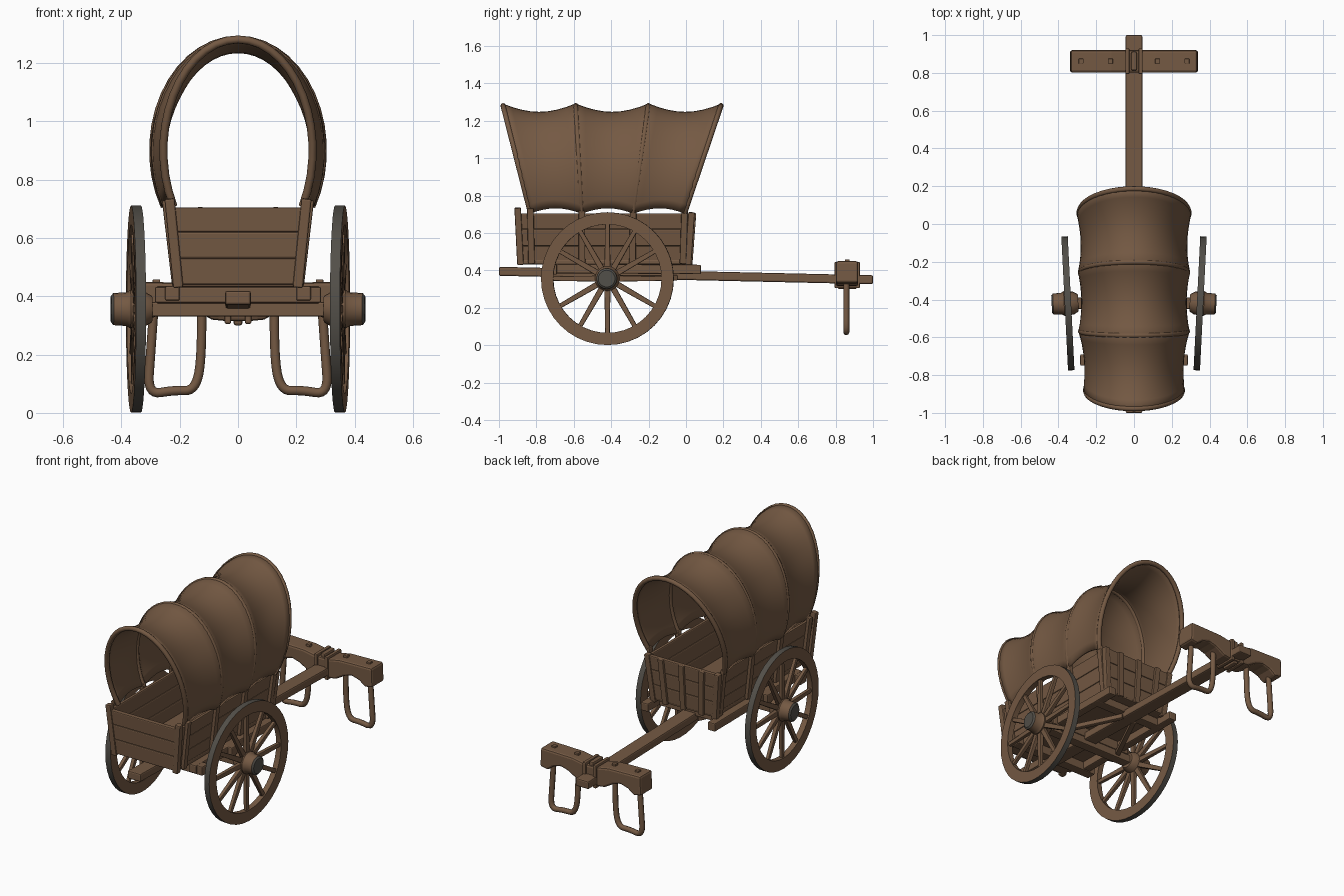
import bpy, bmesh, math
from mathutils import Vector, Matrix

if "Cube" in bpy.data.objects:
    bpy.data.objects.remove(bpy.data.objects["Cube"])


def material(name, c):
    m = bpy.data.materials.new(name)
    m.diffuse_color = (*c, 1)
    m.use_nodes = True
    m.node_tree.nodes["Principled BSDF"].inputs["Base Color"].default_value = m.diffuse_color
    return m


WOOD = material("brown wood", (0.175, 0.1, 0.056))
IRON = material("grey iron", (0.085, 0.078, 0.066))


def finish(name, bm, bevel=0.0, smooth=None):
    bmesh.ops.recalc_face_normals(bm, faces=bm.faces)
    me = bpy.data.meshes.new(name)
    bm.to_mesh(me)
    bm.free()
    ob = bpy.data.objects.new(name, me)
    bpy.context.collection.objects.link(ob)
    me.materials.append(WOOD)
    me.materials.append(IRON)
    if bevel:
        b = ob.modifiers.new("bevel", 'BEVEL')
        b.width, b.segments, b.limit_method = bevel, 2, 'ANGLE'
    if smooth:
        bpy.ops.object.select_all(action='DESELECT')
        ob.select_set(True)
        bpy.context.view_layer.objects.active = ob
        bpy.ops.object.shade_smooth_by_angle(angle=math.radians(smooth))
    return ob


def loft(bm, sections, closed=False):
    rings = [[bm.verts.new(p) for p in s] for s in sections]
    pairs = list(zip(rings, rings[1:])) + ([(rings[-1], rings[0])] if closed else [])
    n = len(rings[0])
    for a, b in pairs:
        for i in range(n):
            bm.faces.new((a[i], a[(i + 1) % n], b[(i + 1) % n], b[i]))
    if not closed:
        bm.faces.new(rings[0])
        bm.faces.new(rings[-1])


def extrude(name, poly, y0, y1, lean=0.0, bevel=0.006):
    # x,z outline pushed along y, optionally leaning with height
    bm = bmesh.new()
    loft(bm, [[(x, y + lean * (z - 0.44), z) for x, z in poly] for y in (y0, y1)])
    return finish(name, bm, bevel)


def add_beam(bm, p0, p1, w, h, taper=1.0, up=(0, 0, 1)):
    p0, p1 = Vector(p0), Vector(p1)
    d = (p1 - p0).normalized()
    s = d.cross(Vector(up)).normalized()
    u = s.cross(d)
    loft(bm, [[p + s * w * k * a / 2 + u * h * k * b / 2
               for a, b in ((-1, -1), (1, -1), (1, 1), (-1, 1))]
              for p, k in ((p0, 1), (p1, taper))])


def beam(name, p0, p1, w, h, bevel=0.006, up=(0, 0, 1)):
    bm = bmesh.new()
    add_beam(bm, p0, p1, w, h, 1.0, up)
    return finish(name, bm, bevel)


def lathe(bm, profile, n, closed):
    # (x, radius) profile turned round the x axis
    loft(bm, [[(x, r * math.cos(2 * math.pi * i / n), r * math.sin(2 * math.pi * i / n))
               for i in range(n)] for x, r in profile], closed)


def tube(name, pts, r, kind='POLY'):
    cu = bpy.data.curves.new(name, 'CURVE')
    cu.dimensions = '3D'
    cu.bevel_depth, cu.bevel_resolution, cu.use_fill_caps = r, 2, True
    sp = cu.splines.new(kind)
    sp.points.add(len(pts) - 1)
    for p, co in zip(sp.points, pts):
        p.co = (*co, 1)
    if kind == 'NURBS':
        sp.use_endpoint_u, sp.order_u, sp.resolution_u = True, 3, 6
    cu.materials.append(WOOD)
    ob = bpy.data.objects.new(name, cu)
    bpy.context.collection.objects.link(ob)


# Wheels: wooden rim with iron tread, spokes and hub, slightly toed out
for sx, side in ((1, "right"), (-1, "left")):
    place = Matrix.Diagonal((sx, 1, 1, 1)) @ Matrix.Translation((0.35, -0.42, 0.356)) \
        @ Matrix.Rotation(-0.05, 4, 'Z')
    bm = bmesh.new()
    lathe(bm, [(-0.017, 0.29), (-0.017, 0.355), (0.017, 0.355), (0.017, 0.29)], 40, True)
    for f in bm.faces:
        c = f.calc_center_median()
        if math.hypot(c.y, c.z) > 0.345:
            f.material_index = 1
    bm.transform(place)
    finish(side + "_wheel_rim", bm, 0, 30)
    bm = bmesh.new()
    for i in range(12):
        a = i * math.pi / 6
        d = Vector((0, math.cos(a), math.sin(a)))
        add_beam(bm, d * 0.04, d * 0.295, 0.032, 0.026, 0.75, (1, 0, 0))
    bm.transform(place)
    finish(side + "_wheel_spokes", bm, 0.004)
    bm = bmesh.new()
    lathe(bm, [(-0.055, 0.045), (-0.03, 0.06), (0.02, 0.066), (0.032, 0.058),
               (0.078, 0.055), (0.086, 0.045)], 20, False)
    for f in bm.faces:
        if f.calc_center_median().x > 0.08:
            f.material_index = 1
    bm.transform(place)
    finish(side + "_wheel_hub", bm, 0, 35)

# Undercarriage: axle, bolsters, side rails, braces and long tongue
beam("axle", (-0.33, -0.42, 0.355), (0.33, -0.42, 0.355), 0.06, 0.05)
beam("middle_bolster", (-0.28, -0.42, 0.405), (0.28, -0.42, 0.405), 0.07, 0.06)
beam("front_bolster", (-0.285, -0.72, 0.405), (0.285, -0.72, 0.405), 0.06, 0.055)
beam("back_bolster", (-0.25, -0.06, 0.405), (0.25, -0.06, 0.405), 0.06, 0.05)
beam("tongue", (0, -1, 0.395), (0, 1, 0.35), 0.088, 0.048, 0.008)
for s in (-1, 1):
    beam("side_rail", (s * 0.225, -0.76, 0.41), (s * 0.225, 0.08, 0.405), 0.05, 0.05)
    beam("tongue_brace", (s * 0.22, -0.42, 0.36), (s * 0.04, -0.05, 0.36), 0.03, 0.03)

# Wagon bed: floor, sloping plank sides and ends
beam("bed_floor", (0, -0.88, 0.445), (0, 0.02, 0.445), 0.42, 0.025)


def half(z):
    return 0.205 + 0.035 * (z - 0.44) / 0.27


levels = [0.44, 0.53, 0.62, 0.705]
for z0, z1 in zip(levels, levels[1:]):
    for s in (-1, 1):
        extrude("side_plank", [(s * half(z0), z0), (s * (half(z0) - 0.02), z0),
                               (s * (half(z1) - 0.02), z1), (s * half(z1), z1)], -0.885, 0.015)
    ends = [(-half(z0), z0), (half(z0), z0), (half(z1), z1), (-half(z1), z1)]
    extrude("front_plank", ends, -0.895, -0.865, -0.06)
    extrude("back_plank", ends, -0.005, 0.022, 0.07)
for x in (-0.12, 0, 0.12):
    beam("tailgate_batten", (x, 0.025, 0.43), (x * 1.15, 0.046, 0.705), 0.035, 0.018, 0.004, (0, 1, 0))
for s in (-1, 1):
    beam("front_corner_post", (s * 0.205, -0.885, 0.43), (s * 0.235, -0.9, 0.735), 0.035, 0.035, 0.006, (0, 1, 0))
    beam("back_corner_post", (s * 0.205, 0.01, 0.42), (s * 0.235, 0.03, 0.71), 0.035, 0.035, 0.006, (0, 1, 0))

# Canvas cover: four bowed hoops with cloth sagging between them
WIDTHS = (0.268, 0.295, 0.297, 0.303)


def cover_point(s, t, shrink=0.0):
    # s runs 0..3 over the hoops from front to back, t runs 0..1 over the arch
    k = min(int(s), 2)
    f = s - k
    w = WIDTHS[k] + (WIDTHS[k + 1] - WIDTHS[k]) * f - shrink
    dip = math.sin(math.pi * f) ** 0.9 if 0 < f < 1 else 0
    start = math.radians(-30 + 4 * dip)
    a = start + (math.pi - 2 * start) * t
    z = 0.9 + (0.393 - shrink) * math.sin(a)
    h = max(0, (z - 0.7) / 0.59)
    y = -0.83 - 0.15 * h + (0.82 + 0.35 * h) * s / 3
    q = 1 - 0.115 * dip * min(1, 0.15 + 1.2 * h)
    return Vector((w * math.cos(a) * q, y, 0.9 + (z - 0.9) * q))


bm = bmesh.new()
NS, NT = 24, 32
grid = [[bm.verts.new(cover_point(3 * i / NS, j / NT)) for j in range(NT + 1)] for i in range(NS + 1)]
for i in range(NS):
    for j in range(NT):
        bm.faces.new((grid[i][j], grid[i + 1][j], grid[i + 1][j + 1], grid[i][j + 1]))
cover = finish("canvas_cover", bm, 0, 50)
sol = cover.modifiers.new("thickness", 'SOLIDIFY')
sol.thickness, sol.offset = 0.014, -1 if cover.data.polygons[NT // 2].normal.z > 0 else 1

for i in range(4):
    arch = [cover_point(i, j / 28, 0.012) for j in range(29)]
    tube("cover_hoop", arch, 0.014)
    # Ribs carrying each hoop down the outside of the bed
    for s, p in ((1, arch[0]), (-1, arch[-1])):
        beam("side_rib", (s * 0.215, p.y * 0.98 - 0.01, 0.435), (s * 0.25, p.y, 0.73), 0.035, 0.022, 0.005, (1, 0, 0))

# Ox yoke: shaped beam, centre binding, pins and neck bows
right = [(0.04, 0.43), (0.12, 0.445), (0.335, 0.45), (0.34, 0.335), (0.29, 0.325),
         (0.25, 0.355), (0.2, 0.37), (0.15, 0.355), (0.09, 0.32), (0.04, 0.315)]
extrude("yoke_beam", right + [(-x, z) for x, z in reversed(right)], 0.802, 0.92, 0, 0.012)
for s in (-1, 1):
    beam("yoke_binding", (s * 0.035, 0.862, 0.305), (s * 0.035, 0.862, 0.445), 0.022, 0.136, 0.006, (0, 1, 0))
    for x in (0.125, 0.28):
        beam("yoke_pin", (s * x, 0.862, 0.44), (s * x, 0.862, 0.458), 0.026, 0.026, 0.003, (0, 1, 0))
    bow = [(0.125, 0.37), (0.123, 0.2), (0.145, 0.075), (0.22, 0.078), (0.31, 0.062), (0.3, 0.2), (0.288, 0.37)]
    tube("neck_bow", [(s * x, 0.857, z) for x, z in bow], 0.016, 'NURBS')
beam("yoke_knot", (0, 0.862, 0.3), (0, 0.862, 0.45), 0.03, 0.1, 0.008, (0, 1, 0))
